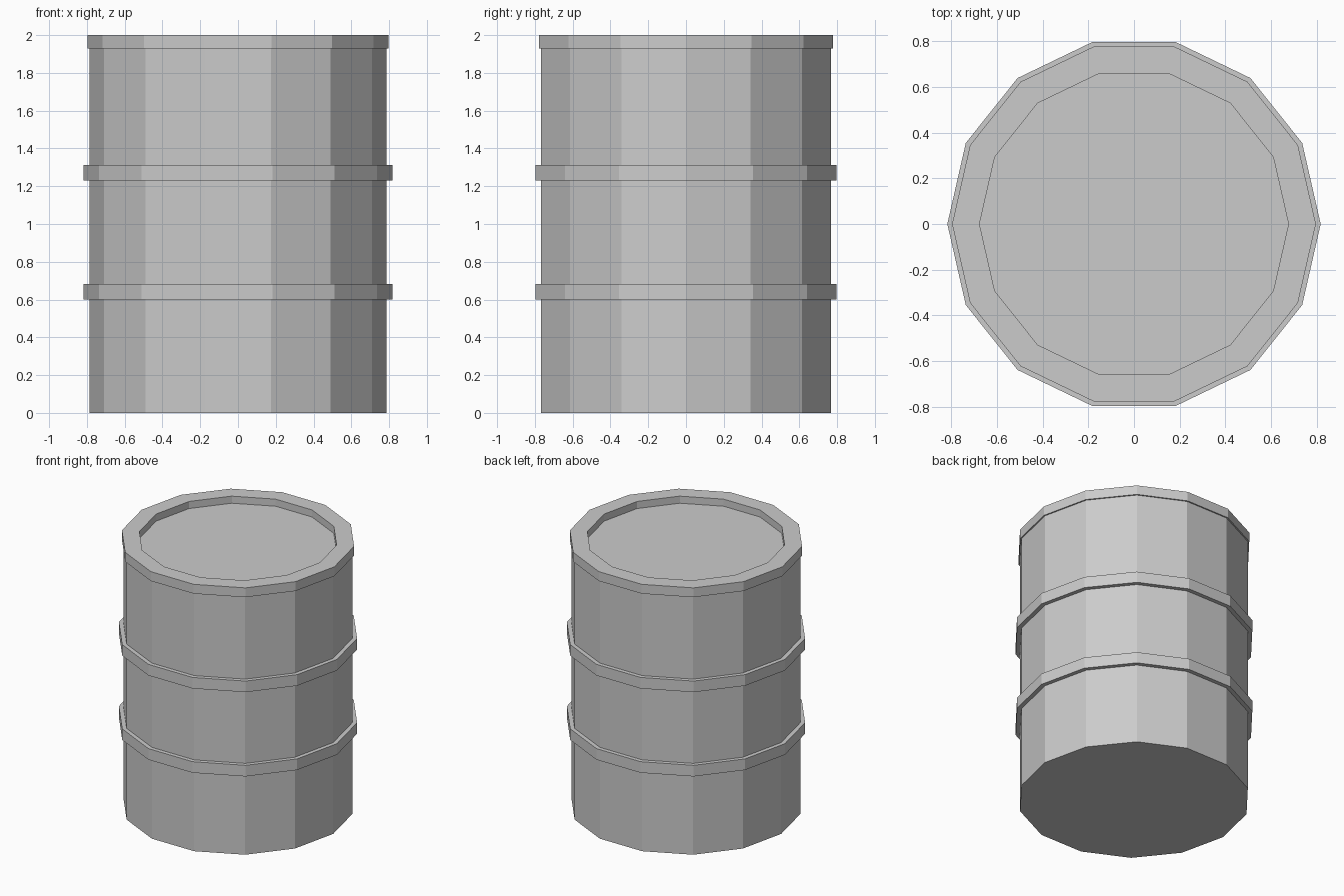
import bpy
import bmesh
from math import cos, sin, tau

SIDES = 14

cube = bpy.data.objects.get("Cube")
if cube:
    bpy.data.objects.remove(cube, do_unlink=True)

steel = bpy.data.materials.new("grey_steel")
steel.use_nodes = True
colour = (0.6, 0.6, 0.6, 1)
steel.diffuse_color = colour
steel.node_tree.nodes["Principled BSDF"].inputs["Base Color"].default_value = colour


def lathe(name, profile, closed=False):
    """Spin (radius, height) points into a faceted solid; open profiles get end caps."""
    bm = bmesh.new()
    rings = [[bm.verts.new((r * cos(tau * i / SIDES), r * sin(tau * i / SIDES), z))
              for i in range(SIDES)] for r, z in profile]
    pairs = list(zip(rings, rings[1:]))
    if closed:
        pairs.append((rings[-1], rings[0]))
    else:
        bm.faces.new(rings[0])
        bm.faces.new(rings[-1])
    for low, high in pairs:
        for i in range(SIDES):
            j = (i + 1) % SIDES
            bm.faces.new((low[i], low[j], high[j], high[i]))
    bmesh.ops.recalc_face_normals(bm, faces=bm.faces)
    mesh = bpy.data.meshes.new(name)
    bm.to_mesh(mesh)
    bm.free()
    mesh.materials.append(steel)
    obj = bpy.data.objects.new(name, mesh)
    bpy.context.collection.objects.link(obj)
    return obj


# Drum body with a lipped rim and a recessed lid
lathe("barrel_body", [(0.787, 0), (0.787, 1.93), (0.797, 1.93),
                      (0.797, 2), (0.677, 2), (0.677, 1.947)])

# Raised hoops around the body
for name, z in (("lower_hoop", 0.6), ("upper_hoop", 1.23)):
    lathe(name, [(0.78, z), (0.818, z), (0.818, z + 0.083), (0.78, z + 0.083)], closed=True)
